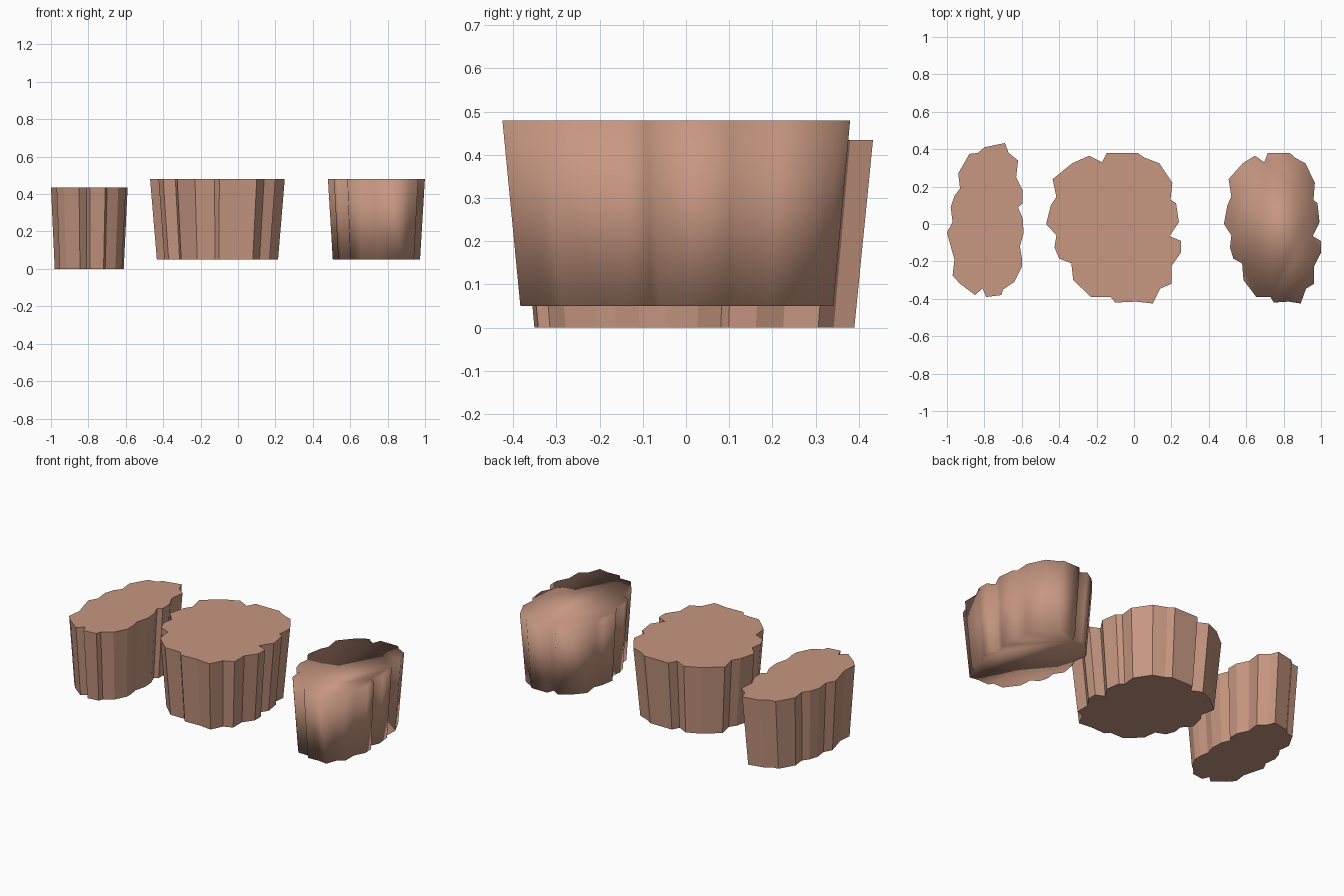
import bpy, bmesh

if "Cube" in bpy.data.objects:
    bpy.data.objects.remove(bpy.data.objects["Cube"])

# Rim outlines in hundredths of a unit (clockwise from the back)
NARROW = [(-80, 41), (-69, 43.3), (-67, 38), (-62, 34), (-63, 25), (-59.5, 18), (-59.5, 11),
          (-62, 9), (-59.5, 3), (-59, -5), (-61, -12), (-60, -18), (-60, -23), (-64, -31),
          (-70, -35), (-71, -38), (-79, -39), (-81, -34.5), (-85, -38), (-93, -32),
          (-97, -27.5), (-96, -19), (-100, -4.5), (-97, 1), (-98, 9), (-96, 15),
          (-93, 19), (-94, 27), (-88, 37.5), (-83.5, 38)]
BROAD = [(-17, 33), (-14.5, 38), (2, 38), (5.5, 35.5), (13.5, 32.5), (20.5, 22), (19.5, 13),
         (22.5, 11), (24, 1), (19, -6.5), (25, -9), (25, -15.5), (20, -22.5), (20, -32),
         (14, -34.5), (10, -42.5), (1, -41.5), (-10, -42), (-12.5, -39), (-23, -39),
         (-32.5, -30), (-33.5, -21), (-40, -18.5), (-42.5, -12.5), (-41.5, -6), (-47, 0),
         (-44.5, 10), (-41.5, 14.5), (-43.5, 24), (-33, 32.5), (-24, 36.5)]
TAPER = 0.9

clay = bpy.data.materials.new("clay_rock")
clay.diffuse_color = (0.57, 0.31, 0.22, 1)
clay.use_nodes = True
clay.node_tree.nodes["Principled BSDF"].inputs["Base Color"].default_value = clay.diffuse_color


def rock(name, outline, z0, z1, centre, move_x=0.0, squash=1.0, smooth=False):
    """Stone slab: jagged outline on top, tapering towards its base."""
    cx, cy = centre
    bm = bmesh.new()
    rings = []
    for z, s in ((z0, TAPER), (z1, 1.0)):
        rings.append([bm.verts.new((cx + move_x + (x / 100 - cx) * s * squash,
                                    cy + (y / 100 - cy) * s, z)) for x, y in outline])
    low, high = rings
    bm.faces.new(low)
    bm.faces.new(high[::-1])
    n = len(outline)
    for i in range(n):
        j = (i + 1) % n
        bm.faces.new((low[i], high[i], high[j], low[j]))
    bmesh.ops.recalc_face_normals(bm, faces=bm.faces)
    for f in bm.faces:
        f.smooth = smooth
    mesh = bpy.data.meshes.new(name)
    bm.to_mesh(mesh)
    bm.free()
    mesh.materials.append(clay)
    obj = bpy.data.objects.new(name, mesh)
    bpy.context.collection.objects.link(obj)


# Three stones: the right one is the middle one squeezed and smooth shaded
rock("left_rock", NARROW, 0.0, 0.435, (-0.80, 0.0))
rock("middle_rock", BROAD, 0.05, 0.48, (-0.11, -0.01))
rock("right_rock", BROAD, 0.05, 0.48, (-0.11, -0.01), move_x=0.85, squash=0.72, smooth=True)
